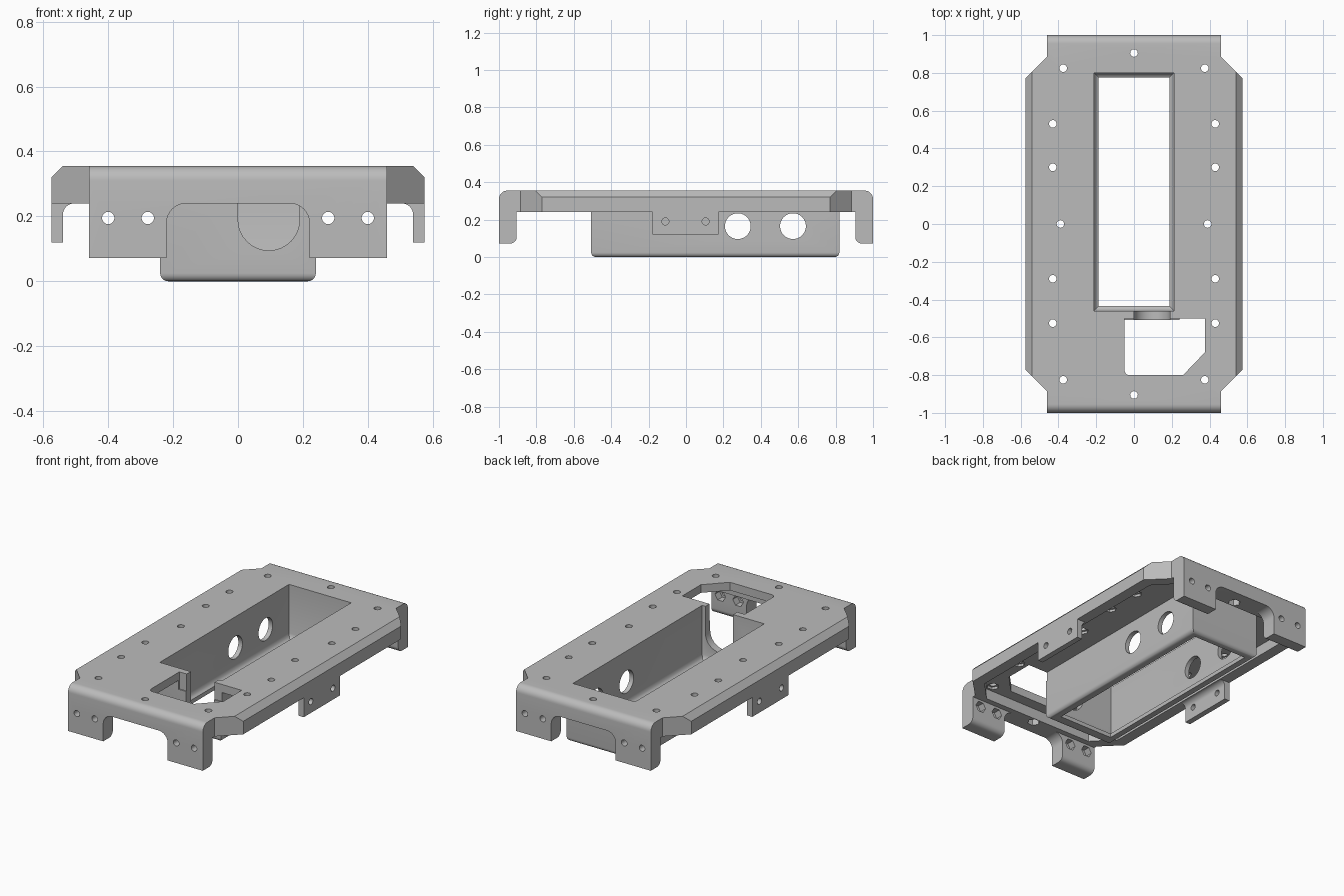
import bpy, bmesh
from math import sin, cos, pi, radians

cube = bpy.data.objects.get("Cube")
if cube:
    bpy.data.objects.remove(cube)

grey = bpy.data.materials.new("plain_grey")
grey.use_nodes = True
COLOUR = (0.5, 0.5, 0.5, 1)
grey.diffuse_color = COLOUR
grey.node_tree.nodes["Principled BSDF"].inputs["Base Color"].default_value = COLOUR


def arc(cx, cy, r, a0, a1, n=8):
    """Points on an arc, angles in degrees."""
    angles = [radians(a0 + (a1 - a0) * i / n) for i in range(n + 1)]
    return [(cx + r * cos(a), cy + r * sin(a)) for a in angles]


def flip(points):
    """Mirror a half profile across its first axis and close it."""
    return points + [(-a, b) for a, b in reversed(points)]


def place(axis, a, b, t):
    return {"x": (t, a, b), "y": (a, t, b), "z": (a, b, t)}[axis]


def prisms(name, axis, shapes):
    """One mesh object made of extruded outlines: (points, low, high)."""
    bm = bmesh.new()
    for points, low, high in shapes:
        rings = [[bm.verts.new(place(axis, a, b, t)) for a, b in points] for t in (low, high)]
        for ring in rings:
            bm.faces.new(ring)
        n = len(points)
        for i in range(n):
            j = (i + 1) % n
            bm.faces.new((rings[0][i], rings[0][j], rings[1][j], rings[1][i]))
    return finish(name, bm)


def finish(name, bm):
    bmesh.ops.recalc_face_normals(bm, faces=bm.faces)
    mesh = bpy.data.meshes.new(name)
    bm.to_mesh(mesh)
    bm.free()
    mesh.materials.append(grey)
    obj = bpy.data.objects.new(name, mesh)
    bpy.context.collection.objects.link(obj)
    return obj


def combine(target, other, operation):
    mod = target.modifiers.new("combine", "BOOLEAN")
    mod.operation, mod.solver, mod.object = operation, "EXACT", other
    bpy.context.view_layer.objects.active = target
    bpy.ops.object.modifier_apply(modifier=mod.name)
    bpy.data.objects.remove(other)


def rect(x0, x1, y0, y1):
    return [(x0, y0), (x1, y0), (x1, y1), (x0, y1)]


def disc(x, y, r, n=24):
    return arc(x, y, r, 0, 360 - 360 / n, n - 1)


TOP, RIM, FOOT = 0.355, 0.24, 0.072

# Cover: side profile with rounded bends and legs, trimmed to the plan outline
half_side = ([(0, TOP)] + arc(0.955, TOP - 0.045, 0.045, 90, 0) + [(1, FOOT)]
             + arc(0.94, FOOT + 0.035, 0.035, 270, 180) + [(0.905, RIM), (0, RIM)])
side = half_side + [(-a, b) for a, b in reversed(half_side[1:-1])]
cover = prisms("cover_frame", "x", [(side, -0.7, 0.7)])
corner = [(0.46, -1.1), (0.46, -0.885), (0.575, -0.77),
          (0.575, 0.77), (0.46, 0.885), (0.46, 1.1)]
combine(cover, prisms("outline", "z", [(flip(corner), -0.1, 0.5)]), "INTERSECT")
bevel_profile = flip([(0.6, -0.1), (0.6, 0.295), (0.52, 0.375)])
combine(cover, prisms("edge_bevel", "y", [(bevel_profile, -1.2, 1.2)]), "INTERSECT")

# Hollow underside and the gaps between the legs
hollow = [(0.385, -0.87), (0.505, -0.745), (0.505, 0.745), (0.385, 0.87)]
combine(cover, prisms("hollow", "z", [(flip(hollow), 0.1, 0.305)]), "DIFFERENCE")
gap = flip([(0.22, -0.1)] + arc(0.16, RIM - 0.06, 0.06, 0, 90))
combine(cover, prisms("leg_gap", "y", [(gap, -1.1, -0.89), (gap, 0.89, 1.1)]), "DIFFERENCE")

# Side tabs with a filleted root
tab = ([(0.575, 0.12), (0.575, 0.27), (0.505, 0.27)]
       + arc(0.505, RIM - 0.035, 0.035, 90, 0) + [(0.54, 0.12)])
mirrored_tab = [(-a, b) for a, b in tab]
combine(cover, prisms("side_tabs", "y", [(tab, -0.18, 0.175), (mirrored_tab, -0.18, 0.175)]), "UNION")

# Central tray with a rounded lower edge
tray = prisms("tray", "z", [(rect(-0.24, 0.24, -0.507, 0.82), 0, 0.33)])
bm = bmesh.new()
bm.from_mesh(tray.data)
low_edges = [e for e in bm.edges if all(v.co.z < 0.01 for v in e.verts)]
bmesh.ops.bevel(bm, geom=low_edges, offset=0.025, segments=5, profile=0.5, affect="EDGES")
bm.to_mesh(tray.data)
bm.free()
combine(cover, tray, "UNION")

# Tray well: straight walls curving in to a narrow lower lip
bm = bmesh.new()
levels = [(0.025, -0.1), (0.025, 0.025), (0.015, 0.03), (0.006, 0.038), (0, 0.055), (0, 0.5)]
rings = [[bm.verts.new((x, y, z)) for x, y in rect(-0.212 + d, 0.212 - d, -0.46 + d, 0.8 - d)]
         for d, z in levels]
bm.faces.new(rings[0])
bm.faces.new(rings[-1])
for a, b in zip(rings, rings[1:]):
    for i in range(4):
        j = (i + 1) % 4
        bm.faces.new((a[i], a[j], b[j], b[i]))
combine(cover, finish("well", bm), "DIFFERENCE")

# Access notch in the top and the round-bottomed slot joining it to the well
notch = [(-0.05, -0.5), (0.375, -0.5), (0.375, -0.68), (0.26, -0.8)] + arc(-0.025, -0.775, 0.025, 270, 180, 4)
combine(cover, prisms("notch", "z", [(notch, 0.25, 0.5)]), "DIFFERENCE")
slot = [(0.19, 0.5), (0, 0.5)] + arc(0.095, 0.19, 0.095, 180, 360, 16)
combine(cover, prisms("slot", "y", [(slot, -0.55, -0.445)]), "DIFFERENCE")

# Nut pockets and screw holes through the top
spots = [(0, 0.905), (0, -0.905)]
for s in (-1, 1):
    spots += [(s * x, y) for x, y in ((0.375, 0.825), (0.43, 0.53), (0.43, 0.3), (0.39, 0),
                                      (0.43, -0.29), (0.43, -0.525), (0.375, -0.825))]
combine(cover, prisms("top_nuts", "z", [(disc(x, y, 0.036, 6), 0.2, 0.32) for x, y in spots]), "DIFFERENCE")
combine(cover, prisms("top_holes", "z", [(disc(x, y, 0.02), 0.15, 0.5) for x, y in spots]), "DIFFERENCE")

# Nut pockets and screw holes through the legs
legs = [(s * x, 0.195) for s in (-1, 1) for x in (0.278, 0.4)]
ends = ((-0.95, -0.85), (0.85, 0.95))
combine(cover, prisms("leg_nuts", "y", [(disc(x, z, 0.036, 6), *e) for x, z in legs for e in ends]), "DIFFERENCE")
ends = ((-1.1, -0.85), (0.85, 1.1))
combine(cover, prisms("leg_holes", "y", [(disc(x, z, 0.019), *e) for x, z in legs for e in ends]), "DIFFERENCE")

# Tab holes and large round holes in the tray walls
sides = ((-0.65, -0.5), (0.5, 0.65))
combine(cover, prisms("tab_holes", "x", [(disc(y, 0.19, 0.019), *e) for y in (-0.11, 0.105) for e in sides]), "DIFFERENCE")
combine(cover, prisms("tray_holes", "x", [(disc(y, 0.165, 0.069, 40), -0.4, 0.4) for y in (0.277, 0.572)]), "DIFFERENCE")

bpy.ops.object.select_all(action="DESELECT")
cover.select_set(True)
bpy.context.view_layer.objects.active = cover
bpy.ops.object.shade_smooth_by_angle(angle=radians(30))
